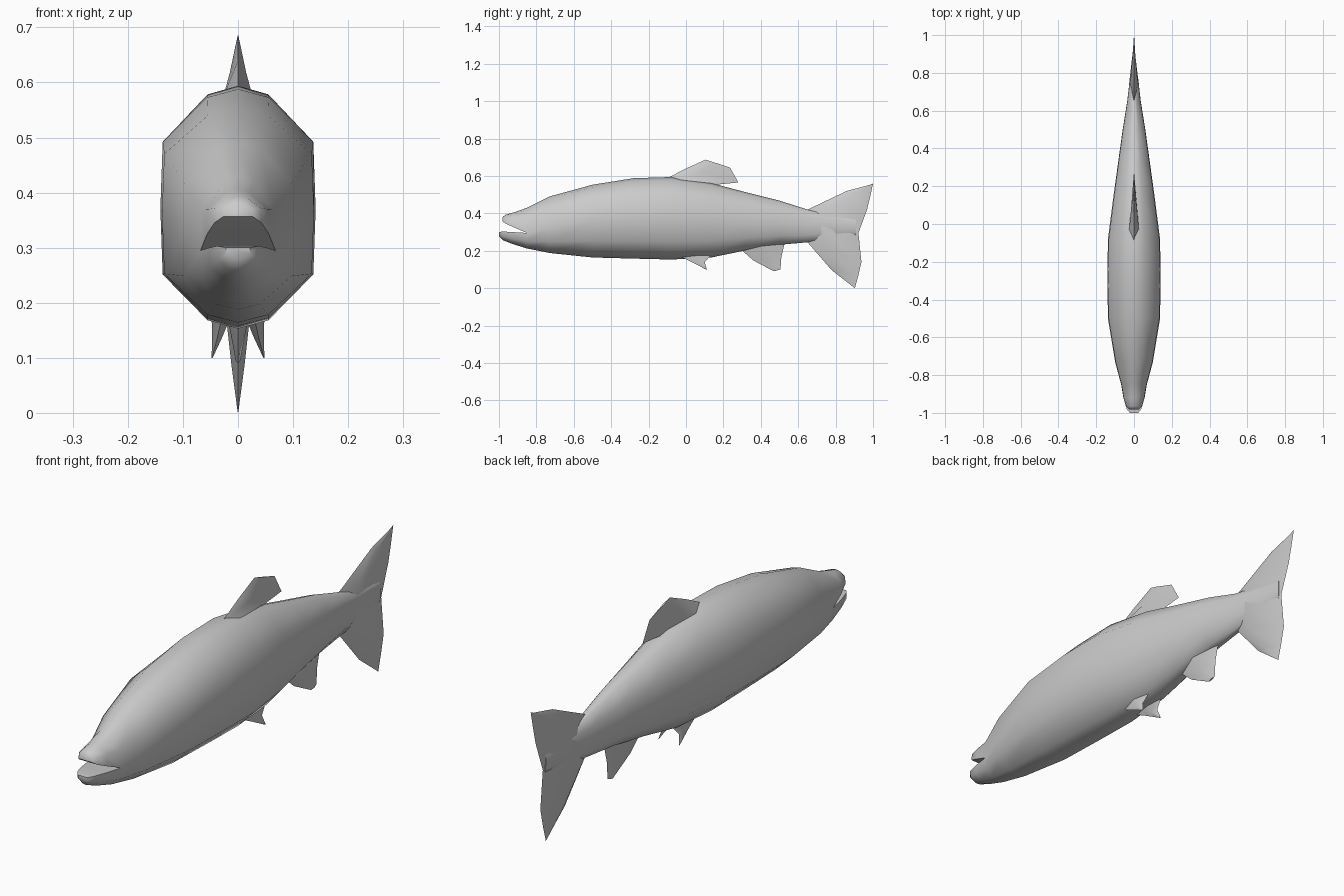
import bpy, bmesh, math

if "Cube" in bpy.data.objects:
    bpy.data.objects.remove(bpy.data.objects["Cube"])


def finish(bm, name, angle):
    bmesh.ops.recalc_face_normals(bm, faces=bm.faces)
    me = bpy.data.meshes.new(name)
    bm.to_mesh(me)
    bm.free()
    ob = bpy.data.objects.new(name, me)
    bpy.context.collection.objects.link(ob)
    bpy.ops.object.select_all(action='DESELECT')
    ob.select_set(True)
    bpy.context.view_layer.objects.active = ob
    bpy.ops.object.shade_smooth_by_angle(angle=math.radians(angle))
    return ob


def bridge(bm, a, b):
    n = len(a)
    for i in range(n):
        bm.faces.new((a[i], a[(i + 1) % n], b[(i + 1) % n], b[i]))


# Arc from the right side over to the left side, in unit half-width and height
ARC = [(1, 0), (.97, .56), (.40, .93), (0, 1), (-.40, .93), (-.97, .56), (-1, 0)]


def arc(bm, y, mid, edge, w):
    return [bm.verts.new((x * w, y, mid + s * (edge - mid))) for x, s in ARC]


# Body: y, top, middle, bottom, half-width
SECTIONS = [
    (-.85, .430, .295, .212, .068), (-.73, .490, .325, .188, .100),
    (-.50, .553, .365, .164, .138), (-.28, .588, .370, .158, .141),
    (-.08, .594, .370, .153, .138), (.13, .563, .365, .163, .111),
    (.32, .513, .355, .202, .085), (.50, .468, .345, .232, .060),
    (.65, .420, .333, .245, .036), (.91, .375, .325, .280, .005)]
bm = bmesh.new()
rings = []
for y, top, mid, bot, w in SECTIONS:
    up = arc(bm, y, mid, top, w)
    low = [bm.verts.new((-x * w, y, mid - s * (mid - bot))) for x, s in ARC[1:-1]]
    rings.append(up + low)
for a, b in zip(rings, rings[1:]):
    bridge(bm, a, b)
bm.faces.new(rings[-1])

# Open jaws grow out of the first ring: y, mouth edge, outer edge, half-width
UPPER = [(-.92, .325, .405, .056), (-.965, .345, .393, .043), (-.982, .357, .378, .026)]
LOWER = [(-.93, .300, .237, .052), (-.98, .303, .257, .038), (-1.0, .300, .279, .022)]
first = rings[0]
for jaw, start in ((UPPER, first[:7]), (LOWER, [first[0]] + first[:5:-1])):
    prev = start
    for y, inner, outer, w in jaw:
        cur = arc(bm, y, inner, outer, w)
        bridge(bm, prev, cur)
        prev = cur
    bm.faces.new(prev)
finish(bm, "fish_body", 50)


# Fins: each row is a thin leaf section (front y, z, back y, z, half-thickness, x)
def fin(name, rows, side=1, belly=.3):
    bm = bmesh.new()
    loops = []
    for y0, z0, y1, z1, t, x in rows:
        ym, zm = y0 + (y1 - y0) * belly, z0 + (z1 - z0) * belly
        loops.append([bm.verts.new((side * px, y, z)) for px, y, z in
                      ((x, y0, z0), (x + t, ym, zm), (x, y1, z1), (x - t, ym, zm))])
    for a, b in zip(loops, loops[1:]):
        bridge(bm, a, b)
    bm.faces.new(loops[0])
    bm.faces.new(loops[-1])
    finish(bm, name, 40)


fin("dorsal_fin", [
    (-.10, .588, .13, .550, .026, 0), (.00, .640, .28, .565, .015, 0),
    (.105, .687, .235, .645, .003, 0)])

fin("tail_fin", [
    (.985, .553, 1.0, .560, .001, 0), (.86, .520, .985, .490, .007, 0),
    (.65, .420, .968, .420, .020, 0), (.64, .333, .922, .295, .028, 0),
    (.65, .245, .938, .140, .026, 0), (.78, .095, .922, .070, .012, 0),
    (.895, .006, .903, 0, .001, 0)])

fin("anal_fin", [
    (.29, .210, .53, .250, .028, 0), (.36, .148, .51, .170, .016, 0),
    (.47, .090, .505, .100, .004, 0)], belly=.45)

for label, s in (("right", 1), ("left", -1)):
    fin("pelvic_fin_" + label, [
        (-.03, .170, .14, .185, .018, .030), (.04, .135, .10, .138, .009, .038),
        (.105, .101, .112, .099, .001, .047)], side=s, belly=.5)
